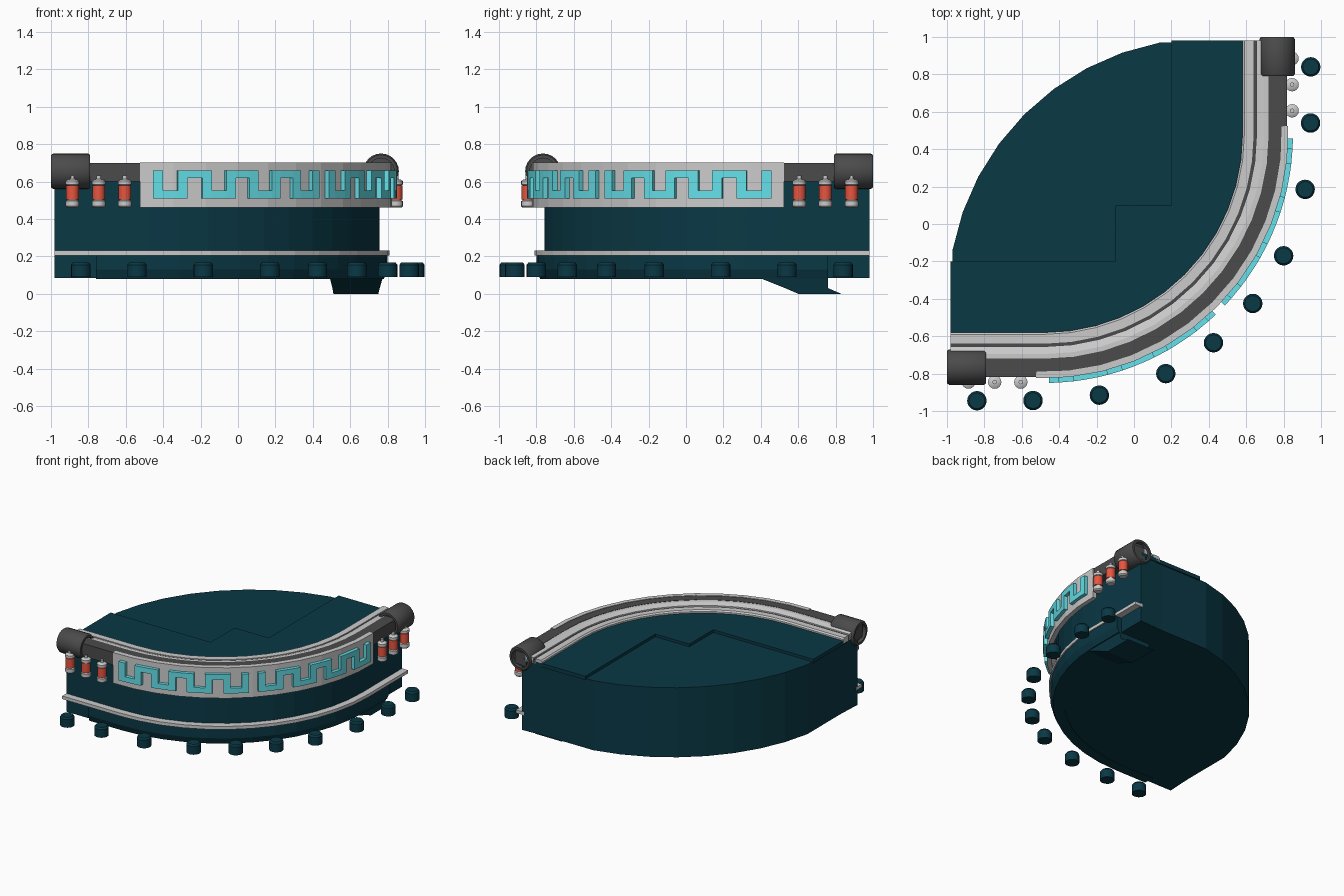
import bpy, bmesh
from math import sin, cos, pi, radians, degrees, atan2, sqrt
from mathutils import Matrix, Vector

if "Cube" in bpy.data.objects:
    bpy.data.objects.remove(bpy.data.objects["Cube"])

C = 0.478          # front arc is centred on (-C, C)
END = 0.98         # where the straight ends of the counter stop


def material(name, rgb):
    m = bpy.data.materials.new(name)
    m.diffuse_color = (*rgb, 1)
    m.use_nodes = True
    m.node_tree.nodes["Principled BSDF"].inputs["Base Color"].default_value = m.diffuse_color
    return m


TEAL = material("teal", (0.003, 0.04, 0.06))
DARK = material("dark_grey", (0.07, 0.07, 0.07))
CYAN = material("cyan", (0.13, 0.75, 0.82))
RED = material("red", (0.8, 0.09, 0.05))


def finish(bm, name, mat=None, smooth=False):
    bmesh.ops.recalc_face_normals(bm, faces=bm.faces)
    me = bpy.data.meshes.new(name)
    bm.to_mesh(me)
    bm.free()
    ob = bpy.data.objects.new(name, me)
    bpy.context.collection.objects.link(ob)
    if mat:
        me.materials.append(mat)
    if smooth:
        bpy.ops.object.select_all(action='DESELECT')
        ob.select_set(True)
        bpy.context.view_layer.objects.active = ob
        bpy.ops.object.shade_smooth_by_angle(angle=radians(35))
    return ob


def arc(o, a0=-90, a1=0, n=12):
    """Points of the front arc at offset o."""
    out = []
    for i in range(n + 1):
        a = radians(a0 + (a1 - a0) * i / n)
        out.append((-C + (o + C) * cos(a), C + (o + C) * sin(a)))
    return out


def front_path(o, end=END):
    """Straight run, quarter arc, straight run."""
    return [(-end, -o)] + arc(o) + [(o, end)]


def sweep(bm, profile, path):
    """Sweep a closed (offset, z) profile along path(offset)."""
    rows = [[bm.verts.new((x, y, z)) for x, y in path(o)] for o, z in profile]
    k = len(rows)
    for i in range(k):
        a, b = rows[i], rows[(i + 1) % k]
        for j in range(len(a) - 1):
            bm.faces.new((a[j], a[j + 1], b[j + 1], b[j]))
    bm.faces.new([r[0] for r in rows])
    bm.faces.new([r[-1] for r in rows])


def band(name, profile, mat=None, path=front_path):
    bm = bmesh.new()
    sweep(bm, profile, path)
    return finish(bm, name, mat)


def box_profile(o0, o1, z0, z1):
    return [(o0, z0), (o1, z0), (o1, z1), (o0, z1)]


def slab(name, outline, z0, z1, mat):
    bm = bmesh.new()
    f = bm.faces.new([bm.verts.new((x, y, z0)) for x, y in outline])
    r = bmesh.ops.extrude_face_region(bm, geom=[f])
    bmesh.ops.translate(bm, vec=(0, 0, z1 - z0),
                        verts=[v for v in r['geom'] if isinstance(v, bmesh.types.BMVert)])
    return finish(bm, name, mat)


def lathe(name, profile, loc, axis='Z', mat=None, n=20):
    """Spin an (radius, height) profile about an axis through loc."""
    rot = Vector((0, 0, 1)).rotation_difference(
        Vector({'X': (1, 0, 0), 'Y': (0, 1, 0), 'Z': (0, 0, 1)}[axis]))
    bm = bmesh.new()
    vs = [bm.verts.new((r, 0, h)) for r, h in profile]
    es = [bm.edges.new(p) for p in zip(vs, vs[1:])]
    bmesh.ops.spin(bm, geom=vs + es, cent=(0, 0, 0), axis=(0, 0, 1),
                   angle=2 * pi, steps=n, use_duplicate=False)
    bmesh.ops.remove_doubles(bm, verts=bm.verts, dist=1e-5)
    bm.transform(Matrix.Translation(loc) @ rot.to_matrix().to_4x4())
    return finish(bm, name, mat, True)


def both(x, y):
    """A point and its mirror image across the diagonal."""
    return (("left", x, y), ("right", -y, -x))


# Lens-shaped body: counter front plus bulging back wall
FRONT, BC, BR = 0.757, 0.40, 1.395
tip = sqrt(BR ** 2 - (FRONT - BC) ** 2) - BC
a0 = degrees(atan2(tip + BC, FRONT - BC))
a1 = 270 - a0
back = []
for i in range(1, 14):
    a = radians(a0 + (a1 - a0) * i / 14)
    back.append((max(BC + BR * cos(a), -0.97), min(-BC + BR * sin(a), 0.97)))
slab("body", front_path(FRONT) + back, 0.085, 0.638, TEAL)

# Stepped worktop sheet
slab("worktop", front_path(0.75) + [(0.2, END), (0.2, 0.1), (-0.1, 0.1),
                                    (-0.1, -0.2), (-END, -0.2)], 0.63, 0.66, TEAL)

# Skirting and foot ledge on the customer side
band("skirting", [(0.70, 0.08), (0.78, 0.08), (0.80, 0.13), (0.80, 0.21), (0.70, 0.21)],
     TEAL, lambda o: front_path(o, 0.76))
band("foot_ledge", box_profile(0.74, 0.81, 0.205, 0.23))

# Counter rail: two pale inner steps and a dark outer rail
band("inner_step", [(0.58, 0.64), (0.64, 0.64), (0.64, 0.682), (0.59, 0.682), (0.58, 0.672)])
band("step_groove", box_profile(0.635, 0.66, 0.64, 0.675), DARK)
band("middle_step", [(0.655, 0.64), (0.725, 0.64), (0.725, 0.698), (0.695, 0.698),
                     (0.655, 0.685)])
band("outer_rail", box_profile(0.72, 0.817, 0.60, 0.70), DARK)

# Curved front panel
band("front_panel", box_profile(0.79, 0.825, 0.46, 0.703), None,
     lambda o: arc(o, -92, 2))

# Raised square-wave ornament in two halves
bm = bmesh.new()
STROKE, CELL, Z0, Z1, T = 2.3, 5.75, 0.51, 0.66, 0.042
for start in (-89, -43.5):
    for i in range(8):
        s = start + i * CELL
        sweep(bm, box_profile(0.815, 0.85, Z0, Z1), lambda o: arc(o, s, s + STROKE, 1))
        if i < 7:
            z = Z1 - T if i % 2 else Z0
            sweep(bm, box_profile(0.815, 0.85, z, z + T),
                  lambda o: arc(o, s + STROKE, s + CELL, 1))
finish(bm, "panel_ornament", CYAN)

# Hollow-ended tubes capping the rail
tube = [(0, 0.03), (0.07, 0.03), (0.07, 0.0), (0.087, 0.0), (0.095, 0.012),
        (0.095, 0.198), (0.087, 0.21), (0.07, 0.21), (0.07, 0.18), (0, 0.18)]
lathe("left_rail_cap", tube, (-1.0, -0.765, 0.655), 'X', DARK, 24)
lathe("right_rail_cap", tube, (0.765, 0.79, 0.655), 'Y', DARK, 24)

# Hanging canisters
ends = [(0, 0.46), (0.028, 0.46), (0.036, 0.468), (0.036, 0.495), (0.028, 0.50),
        (0.028, 0.58), (0.036, 0.583), (0.036, 0.603), (0.024, 0.611),
        (0.012, 0.613), (0.012, 0.632), (0, 0.632)]
sleeve = [(0.027, 0.503), (0.034, 0.503), (0.034, 0.578), (0.027, 0.578)]
for i in range(3):
    for side, x, y in both(-0.885 + 0.14 * i, -0.845):
        lathe(f"{side}_canister_{i + 1}", ends, (x, y, 0), n=16)
        lathe(f"{side}_canister_sleeve_{i + 1}", sleeve, (x, y, 0), mat=RED, n=16)

# Row of low stools
stool = [(0, 0.09), (0.052, 0.09), (0.052, 0.155), (0.042, 0.168), (0, 0.168)]
for i, (sx, sy) in enumerate([(-0.84, -0.945), (-0.54, -0.944), (-0.185, -0.915),
                              (0.17, -0.80), (0.425, -0.635)]):
    for side, x, y in both(sx, sy):
        lathe(f"{side}_stool_{i + 1}", stool, (x, y, 0), mat=TEAL)

# Wedge foot under the right end
bm = bmesh.new()
rings = [[(0.51, 0.6, 0), (0.75, 0.6, 0), (0.75, 0.83, 0), (0.51, 0.83, 0)],
         [(0.505, 0.53, 0.03), (0.758, 0.53, 0.03), (0.758, 0.76, 0.03), (0.505, 0.76, 0.03)],
         [(0.49, 0.38, 0.09), (0.775, 0.38, 0.09), (0.775, 0.76, 0.09), (0.49, 0.76, 0.09)]]
rings = [[bm.verts.new(p) for p in r] for r in rings]
for a, b in zip(rings, rings[1:]):
    for j in range(4):
        bm.faces.new((a[j], a[(j + 1) % 4], b[(j + 1) % 4], b[j]))
bm.faces.new(rings[0])
bm.faces.new(rings[-1])
finish(bm, "wedge_foot", TEAL)
